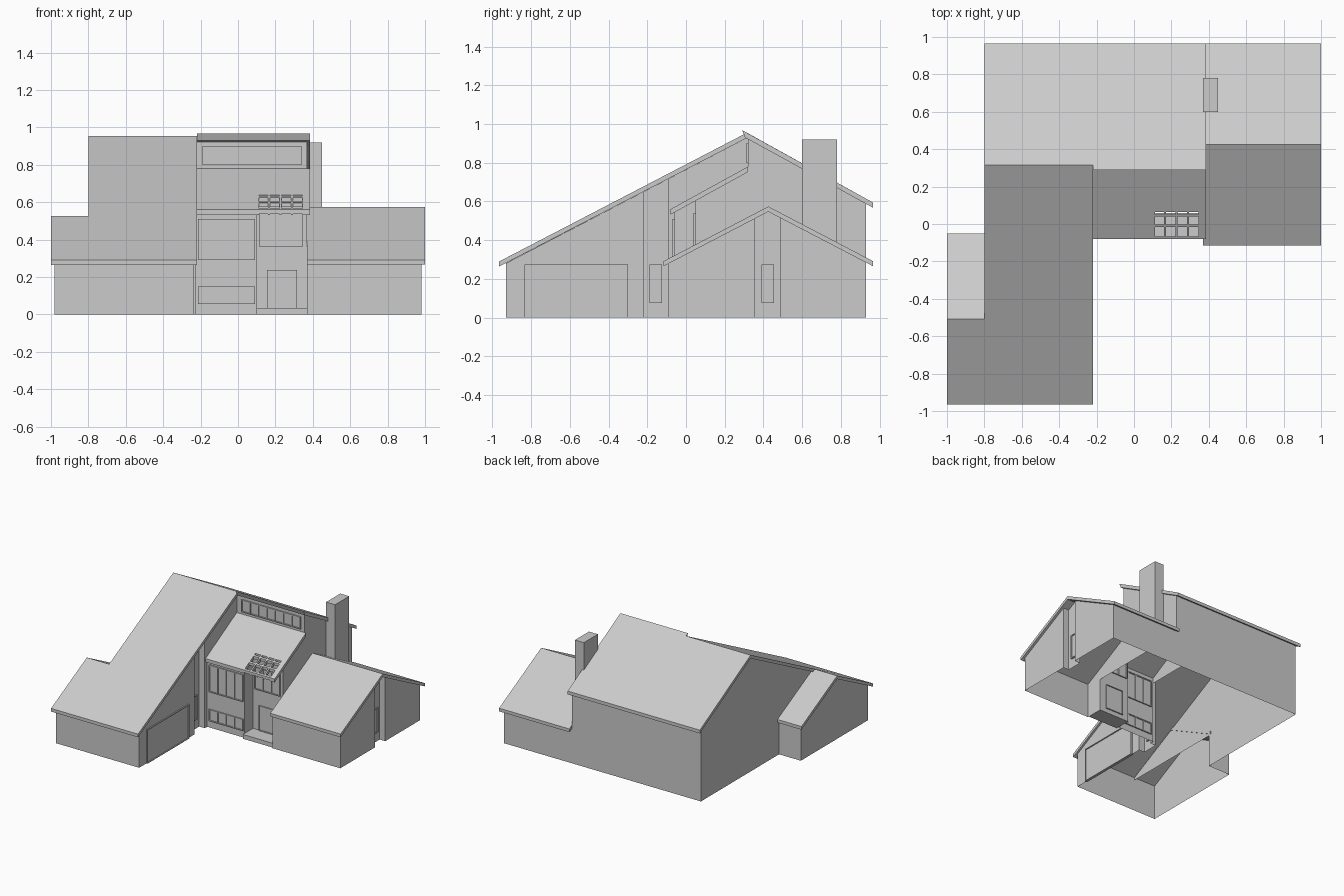
import bpy
import bmesh
from mathutils import Vector

cube = bpy.data.objects.get("Cube")
if cube:
    bpy.data.objects.remove(cube, do_unlink=True)

GREY = (0.6, 0.6, 0.6, 1.0)
grey = bpy.data.materials.new("plain_grey")
grey.use_nodes = True
grey.diffuse_color = GREY
grey.node_tree.nodes["Principled BSDF"].inputs["Base Color"].default_value = GREY

# Roof underside planes as (y, z, slope)
MAIN_FRONT = (0.315, 0.928, 0.52)
MAIN_BACK = (0.315, 0.928, -0.554)
GARAGE_BACK = (-0.507, 0.5, -0.52)
WING_FRONT = (0.425, 0.547, 0.52)
WING_BACK = (0.425, 0.547, -0.52)
SHED = (-0.08, 0.532, 0.55)


def finish(bm, name):
    bmesh.ops.recalc_face_normals(bm, faces=bm.faces[:])
    mesh = bpy.data.meshes.new(name)
    bm.to_mesh(mesh)
    bm.free()
    mesh.materials.append(grey)
    obj = bpy.data.objects.new(name, mesh)
    bpy.context.collection.objects.link(obj)
    return obj


def add_box(bm, lo, hi):
    made = bmesh.ops.create_cube(bm, size=1)["verts"]
    for v in made:
        v.co = Vector([(a + b) / 2 + c * (b - a) for a, b, c in zip(lo, hi, v.co)])


def box(name, lo, hi):
    bm = bmesh.new()
    add_box(bm, lo, hi)
    return finish(bm, name)


def slab(name, x0, x1, profile):
    """Extrude a (y, z) profile along x."""
    bm = bmesh.new()
    face = bm.faces.new([bm.verts.new((x0, y, z)) for y, z in profile])
    ext = bmesh.ops.extrude_face_region(bm, geom=[face])["geom"]
    moved = [g for g in ext if isinstance(g, bmesh.types.BMVert)]
    bmesh.ops.translate(bm, verts=moved, vec=(x1 - x0, 0, 0))
    return finish(bm, name)


def walls(name, path, planes, bottom=0.0):
    """Raise walls along a plan path and trim them under the roof planes."""
    bm = bmesh.new()
    low = [bm.verts.new((x, y, bottom)) for x, y in path]
    high = [bm.verts.new((x, y, 1.3)) for x, y in path]
    for i in range(len(path) - 1):
        bm.faces.new((low[i], low[i + 1], high[i + 1], high[i]))
    for y, z, slope in planes:
        bmesh.ops.bisect_plane(bm, geom=bm.verts[:] + bm.edges[:] + bm.faces[:],
                               plane_co=(0, y, z), plane_no=(0, -slope, 1),
                               clear_outer=True)
    return finish(bm, name)


def window(name, side, plane, a0, a1, z0, z1, panes=1, bar=0.008):
    """Frame, bars and a thin pane on a wall facing -y ('front') or +x ('side')."""
    bm = bmesh.new()

    def piece(p0, p1, q0, q1, depth):
        if side == "front":
            add_box(bm, (p0, plane - depth, q0), (p1, plane + depth, q1))
        else:
            add_box(bm, (plane - depth, p0, q0), (plane + depth, p1, q1))

    piece(a0, a1, z0, z1, 0.003)
    piece(a0, a1, z0, z0 + bar, 0.01)
    piece(a0, a1, z1 - bar, z1, 0.01)
    for i in range(panes + 1):
        p = a0 + (a1 - a0 - bar) * i / panes
        piece(p, p + bar, z0, z1, 0.01)
    return finish(bm, name)


# Walls of the tall main body, with a window recess on its inner side
main = (MAIN_FRONT, MAIN_BACK)
walls("main_walls", [(-0.785, -0.93), (-0.235, -0.93), (-0.235, -0.22),
                     (-0.285, -0.22), (-0.285, -0.09), (-0.235, -0.09),
                     (-0.235, -0.06)], main)
walls("main_inner_gable", [(-0.235, -0.06), (-0.235, 0.32)], main, 0.5)
walls("main_back_walls", [(0.37, 0.93), (-0.785, 0.93), (-0.785, -0.07)], main)
walls("main_upper_side", [(-0.785, -0.07), (-0.785, -0.93)], main, 0.26)

# Garage walls
walls("garage_walls", [(-0.785, -0.93), (-0.98, -0.93), (-0.98, -0.07),
                       (-0.785, -0.07)], (MAIN_FRONT, GARAGE_BACK))

# Side wing walls, with a window recess in the gable end
walls("wing_walls", [(0.37, 0.05), (0.37, -0.09), (0.98, -0.09), (0.98, 0.355),
                     (0.93, 0.355), (0.93, 0.485), (0.98, 0.485), (0.98, 0.93),
                     (0.37, 0.93)], (WING_FRONT, WING_BACK))

# Centre block: facade, recessed entry, upper side wall and high window wall
walls("centre_facade", [(-0.235, -0.06), (0.1, -0.06), (0.1, 0.05), (0.37, 0.05)], (SHED,))
walls("centre_side", [(0.37, 0.05), (0.37, 0.32)], (SHED,), 0.26)
walls("centre_side_back", [(0.37, 0.32), (0.37, 0.93)], (MAIN_BACK,), 0.26)
walls("clerestory_wall", [(-0.235, 0.32), (0.37, 0.32)], (MAIN_BACK,), 0.73)

# Gable roofs
slab("main_roof", -0.8, -0.22, [(-0.965, 0.264), (-0.965, 0.29), (0.315, 0.955),
                                (0.965, 0.595), (0.965, 0.568), (0.315, 0.928)])
slab("main_back_roof", -0.22, 0.385, [(0.29, 0.968), (0.965, 0.595),
                                      (0.965, 0.568), (0.305, 0.93)])
slab("garage_roof", -1.0, -0.78, [(-0.965, 0.264), (-0.965, 0.29), (-0.507, 0.527),
                                  (-0.05, 0.29), (-0.05, 0.264), (-0.507, 0.5)])
slab("wing_roof", 0.37, 1.0, [(-0.115, 0.266), (-0.115, 0.292), (0.425, 0.574),
                              (0.965, 0.292), (0.965, 0.266), (0.425, 0.547)])


# Low sloping roof over the centre, left open above the entry
def shed_profile(y0, y1, thick=0.028):
    top = [SHED[1] + 0.028 + SHED[2] * (y - SHED[0]) for y in (y0, y1)]
    return [(y0, top[0] - thick), (y0, top[0]), (y1, top[1]), (y1, top[1] - thick)]


slab("shed_roof_left", -0.235, 0.1, shed_profile(-0.08, 0.32))
slab("shed_roof_back", 0.1, 0.355, shed_profile(0.065, 0.32))
slab("shed_roof_right", 0.355, 0.385, shed_profile(-0.08, 0.32))

# Open rafters above the entry
for i in range(5):
    x = 0.1 + i * 0.061
    slab(f"rafter_{i + 1}", x, x + 0.011, shed_profile(-0.08, 0.065))
for i, y in enumerate((-0.08, -0.015, 0.04)):
    slab(f"rafter_tie_{i + 1}", 0.1, 0.355, shed_profile(y, y + 0.012, 0.022))

# Entry step and chimney
box("entry_step", (0.1, -0.08, 0), (0.37, 0.05, 0.035))
box("chimney", (0.37, 0.6, 0.3), (0.45, 0.78, 0.92))

# Windows and doors
window("upper_window", "front", -0.06, -0.215, 0.09, 0.29, 0.51, 4)
window("lower_window", "front", -0.06, -0.215, 0.09, 0.055, 0.15, 4)
window("entry_window", "front", 0.05, 0.115, 0.345, 0.36, 0.54, 3)
window("clerestory_window", "front", 0.32, -0.19, 0.34, 0.8, 0.9, 7)
window("front_door", "front", 0.05, 0.155, 0.315, 0.035, 0.237, 1, 0.005)
window("garage_door", "side", -0.235, -0.835, -0.3, 0.0, 0.275, 1, 0.006)
window("main_slit_window", "side", -0.285, -0.188, -0.125, 0.075, 0.275)
window("wing_slit_window", "side", 0.93, 0.39, 0.455, 0.075, 0.275)
